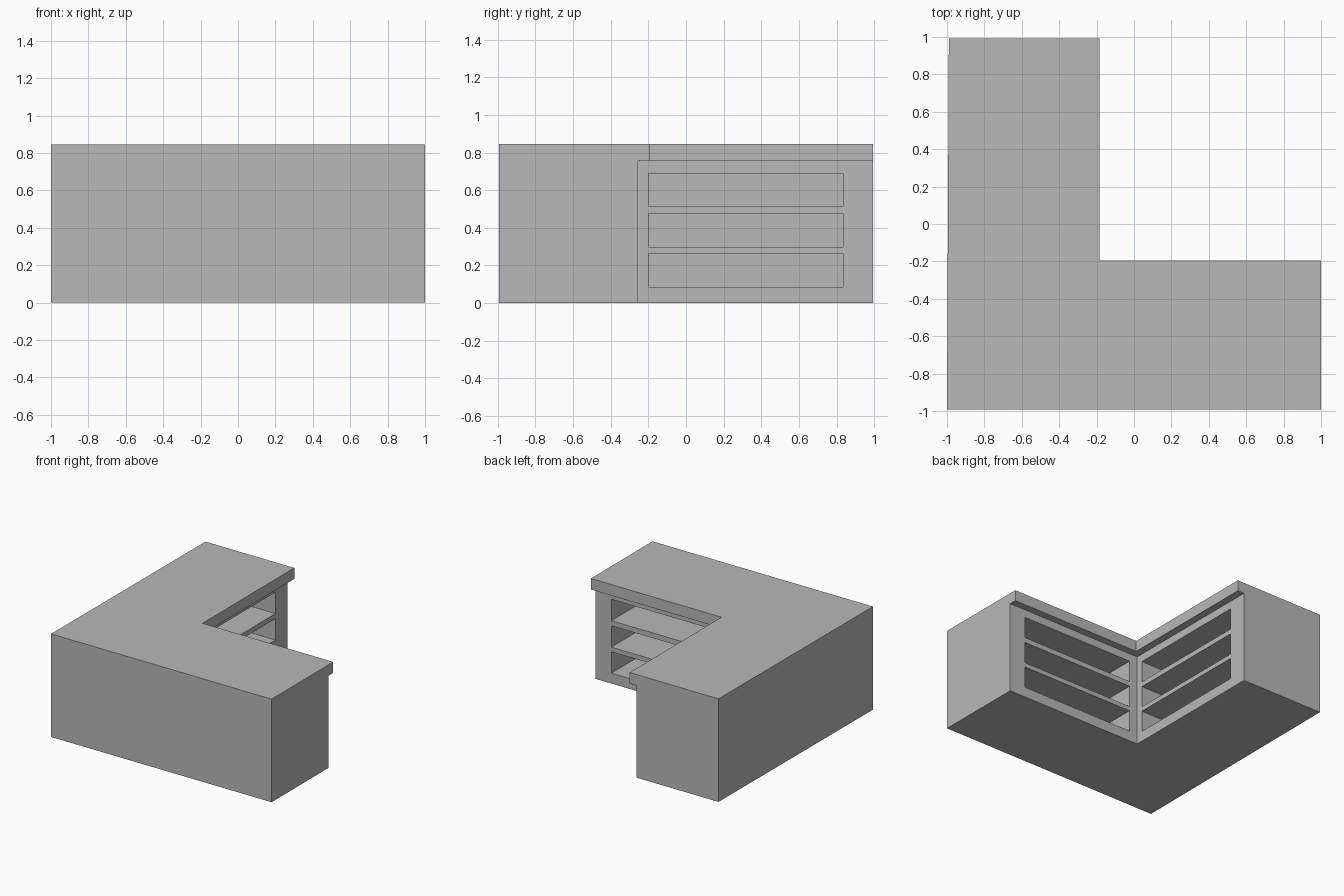
import bpy
import bmesh

if "Cube" in bpy.data.objects:
    bpy.data.objects.remove(bpy.data.objects["Cube"], do_unlink=True)

HEIGHT = 0.845
TOP_UNDERSIDE = 0.755
END = 0.993                     # outer faces along y
BODY_X, BODY_Y = -0.245, -0.255  # inner faces of the cabinet body
DEPTH = 0.65                    # depth of the shelf openings

grey = bpy.data.materials.new("counter grey")
grey.use_nodes = True
grey.diffuse_color = (0.48, 0.48, 0.48, 1)
grey.node_tree.nodes["Principled BSDF"].inputs["Base Color"].default_value = grey.diffuse_color


def prism(name, outline, z0, z1):
    """Extrude a flat outline from z0 up to z1."""
    bm = bmesh.new()
    base = bm.faces.new([bm.verts.new((x, y, z0)) for x, y in outline])
    walls = bmesh.ops.extrude_face_region(bm, geom=[base])
    verts = [v for v in walls["geom"] if isinstance(v, bmesh.types.BMVert)]
    bmesh.ops.translate(bm, verts=verts, vec=(0, 0, z1 - z0))
    bmesh.ops.recalc_face_normals(bm, faces=bm.faces)
    mesh = bpy.data.meshes.new(name)
    bm.to_mesh(mesh)
    bm.free()
    mesh.materials.append(grey)
    obj = bpy.data.objects.new(name, mesh)
    bpy.context.collection.objects.link(obj)
    return obj


def box(name, x0, x1, y0, y1, z0, z1):
    return prism(name, [(x0, y0), (x1, y0), (x1, y1), (x0, y1)], z0, z1)


def cut(target, cutter):
    """Subtract the cutter, then discard it."""
    cutter.hide_render = True
    mod = target.modifiers.new("cut", "BOOLEAN")
    mod.operation = "DIFFERENCE"
    mod.solver = "EXACT"
    mod.object = cutter
    bpy.context.view_layer.objects.active = target
    bpy.ops.object.modifier_apply(modifier=mod.name)
    bpy.data.objects.remove(cutter, do_unlink=True)


# L-shaped counter block
counter = prism("corner_counter", [
    (-1, -END), (1, -END), (1, -0.195), (-0.185, -0.195),
    (-0.185, END), (-0.99, END)], 0, HEIGHT)

# Recess the body beneath the overhanging worktop
cut(counter, box("body_recess", BODY_X, 2, BODY_Y, 2, -0.1, TOP_UNDERSIDE))

# Three open shelves in the inner face of each wing
for z0, z1 in ((0.085, 0.26), (0.298, 0.473), (0.515, 0.69)):
    cut(counter, box("front_wing_shelf", -0.17, 0.855,
                     BODY_Y - DEPTH, BODY_Y + 0.02, z0, z1))
    cut(counter, box("side_wing_shelf", BODY_X - DEPTH, BODY_X + 0.02,
                     -0.2, 0.835, z0, z1))
